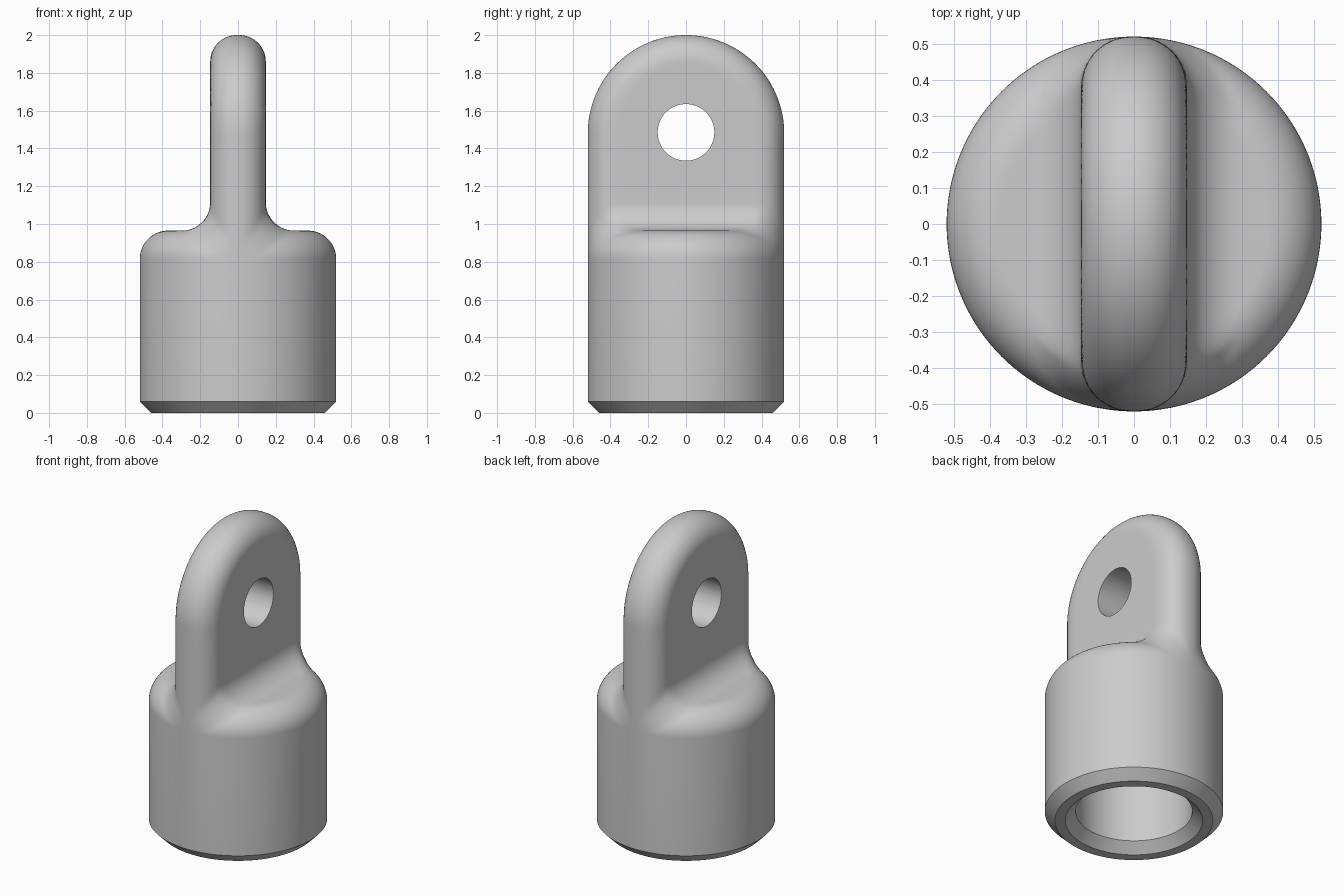
import bpy, bmesh, math
from math import hypot, sin, cos, pi

if "Cube" in bpy.data.objects:
    bpy.data.objects.remove(bpy.data.objects["Cube"], do_unlink=True)

# Main dimensions
R = 0.52            # body radius
SHOULDER = 0.965    # top of the body
FILLET = 0.15       # shoulder rounding and blend radius
HALF = 0.147        # half thickness of the lug
EDGE = 0.14         # rounding of the lug's edge
EYE_Z = 1.48        # centre of the lug's arc and eye
SEGMENTS = 160

grey = bpy.data.materials.new("plain_grey")
grey.use_nodes = True
colour = (0.6, 0.6, 0.6, 1)
grey.diffuse_color = colour
grey.node_tree.nodes["Principled BSDF"].inputs["Base Color"].default_value = colour


def rounded(u, v, r):
    """Distance to a corner between two faces, rounded by r."""
    u, v = u + r, v + r
    return min(max(u, v), 0) + hypot(max(u, 0), max(v, 0)) - r


def solid(rho, angle, z):
    """Distance to the body and lug, blended with a concave fillet."""
    x, y = rho * cos(angle), rho * sin(angle)
    body = rounded(rho - R, z - SHOULDER, FILLET)
    lug = rounded(hypot(y, max(z - EYE_Z, 0)) - R, abs(x) - HALF, EDGE)
    # the fillet fades out where the lug runs into the body wall
    r = FILLET * math.sqrt(min(1, max(0, (R - rho) / 0.1)))
    return max(r, min(body, lug)) - hypot(max(r - body, 0), max(r - lug, 0))


def reach(angle, z):
    """Radius of the surface at one angle and height."""
    low, high = 0.0, R
    for _ in range(22):
        mid = (low + high) / 2
        if solid(mid, angle, z) < 0:
            low = mid
        else:
            high = mid
    return high


angles = [2 * pi * i / SEGMENTS for i in range(SEGMENTS)]

# Rings: bore, inner chamfer, flat rim, outer chamfer
rings = [[(r, z)] * SEGMENTS for r, z in
         ((0.34, 0.75), (0.34, 0.06), (0.40, 0), (0.46, 0), (R, 0.06))]

# Heights: shoulder rounding, blend, straight lug, lug arc
steps = 18
heights = [SHOULDER - FILLET * (t / steps) ** 2 for t in range(steps, 0, -1)]
heights += [SHOULDER - 0.0001, SHOULDER + 0.0001]
heights += [SHOULDER + FILLET * (t / steps) ** 2 for t in range(1, steps + 1)]
heights += [1.2, 1.34]
heights += [EYE_Z + R * sin(pi / 2 * t / 36) for t in range(36)]
rings += [[(reach(a, z), z) for a in angles] for z in heights]

# Loft the rings
bm = bmesh.new()
loops = [[bm.verts.new((r * cos(a), r * sin(a), z))
          for a, (r, z) in zip(angles, ring)] for ring in rings]
for lower, upper in zip(loops, loops[1:]):
    for i in range(SEGMENTS):
        j = (i + 1) % SEGMENTS
        bm.faces.new((lower[i], lower[j], upper[j], upper[i]))
bm.faces.new(loops[0])
top = bm.verts.new((0, 0, EYE_Z + R))
for i in range(SEGMENTS):
    bm.faces.new((loops[-1][i], loops[-1][(i + 1) % SEGMENTS], top))
bmesh.ops.recalc_face_normals(bm, faces=bm.faces)
mesh = bpy.data.meshes.new("eye_end_cap")
bm.to_mesh(mesh)
bm.free()
mesh.materials.append(grey)
cap = bpy.data.objects.new("eye_end_cap", mesh)
bpy.context.collection.objects.link(cap)

# Eye through the lug
bpy.ops.mesh.primitive_cylinder_add(vertices=64, radius=0.15, depth=1,
                                    location=(0, 0, EYE_Z + 0.005),
                                    rotation=(0, pi / 2, 0))
cutter = bpy.context.object
cutter.name = "eye_cutter"
cutter.hide_render = True
cutter.data.materials.append(grey)

bpy.ops.object.select_all(action="DESELECT")
cap.select_set(True)
bpy.context.view_layer.objects.active = cap
cut = cap.modifiers.new("eye", "BOOLEAN")
cut.operation = "DIFFERENCE"
cut.solver = "EXACT"
cut.object = cutter
bpy.ops.object.modifier_apply(modifier=cut.name)
bpy.data.objects.remove(cutter, do_unlink=True)
bpy.ops.object.shade_smooth_by_angle(angle=math.radians(32))
